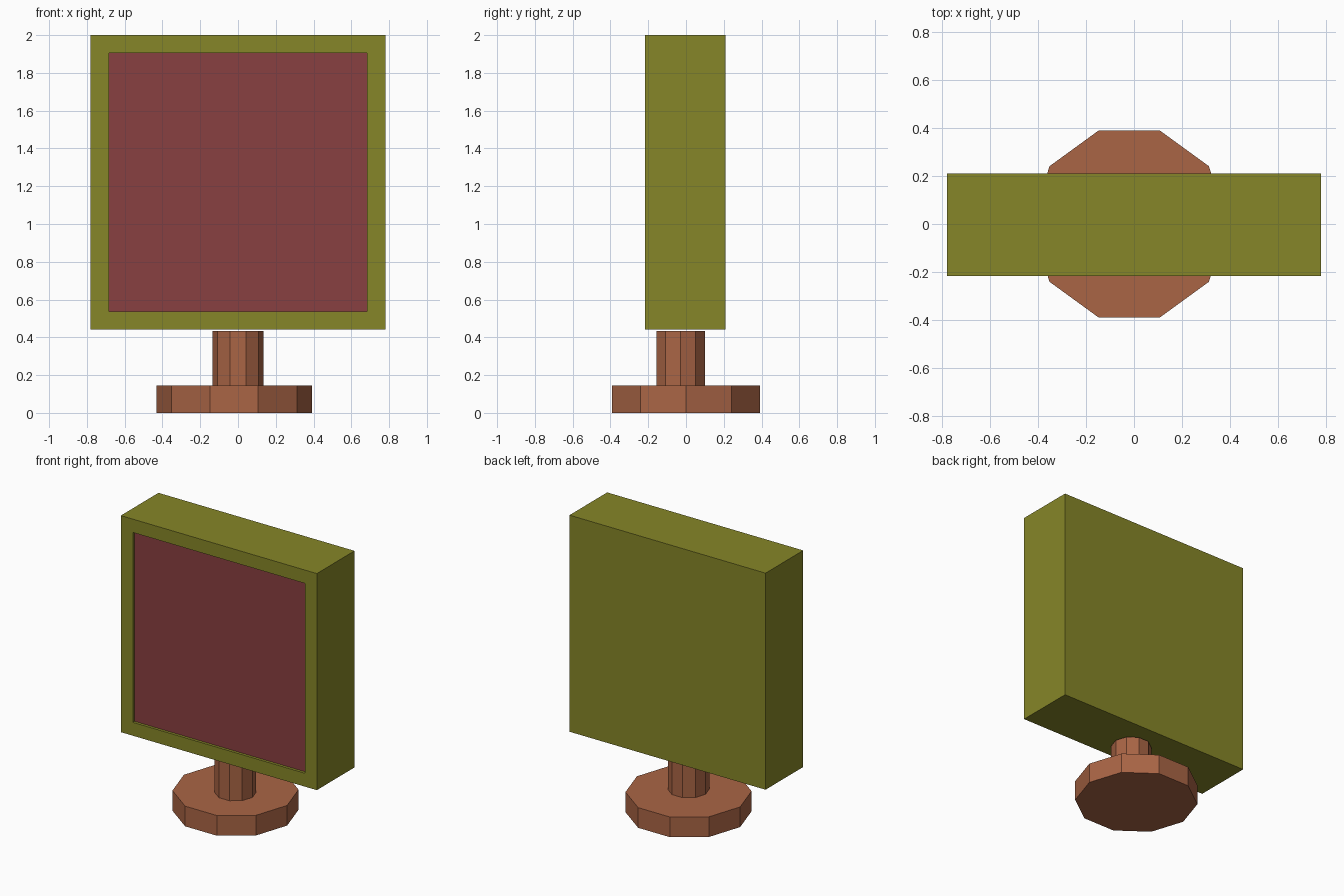
import bpy, bmesh, math
from mathutils import Matrix, Vector

if "Cube" in bpy.data.objects:
    bpy.data.objects.remove(bpy.data.objects["Cube"])


def material(name, rgb):
    m = bpy.data.materials.new(name)
    m.diffuse_color = (*rgb, 1.0)
    m.use_nodes = True
    m.node_tree.nodes["Principled BSDF"].inputs["Base Color"].default_value = m.diffuse_color
    return m


olive = material("olive", (0.24, 0.24, 0.021))
brown = material("brown", (0.40, 0.13, 0.06))
red = material("dark_red", (0.25, 0.05, 0.052))


def add_object(name, bm, *mats):
    bmesh.ops.recalc_face_normals(bm, faces=bm.faces)
    mesh = bpy.data.meshes.new(name)
    bm.to_mesh(mesh)
    bm.free()
    for m in mats:
        mesh.materials.append(m)
    ob = bpy.data.objects.new(name, mesh)
    bpy.context.collection.objects.link(ob)
    return ob


def decagon_prism(name, x, y, radius, z0, z1):
    # Ten-sided prism with corners on the x axis
    bm = bmesh.new()
    ring = [bm.verts.new((x + radius * math.cos(math.tau * i / 10),
                          y + radius * math.sin(math.tau * i / 10), z0))
            for i in range(10)]
    base = bm.faces.new(ring)
    ext = bmesh.ops.extrude_face_region(bm, geom=[base], use_keep_orig=True)
    top = [v for v in ext["geom"] if isinstance(v, bmesh.types.BMVert)]
    bmesh.ops.translate(bm, verts=top, vec=(0, 0, z1 - z0))
    return add_object(name, bm, brown)


# Foot and neck of the stand
decagon_prism("stand_base", -0.02, 0.0, 0.411, 0.0, 0.145)
decagon_prism("stand_neck", 0.0, -0.029, 0.135, 0.145, 0.434)

# Square casing with a shallow recessed screen in the front
x, y0, y1, z0, z1 = 0.78, -0.218, 0.21, 0.442, 2.0
size = Vector((2 * x, y1 - y0, z1 - z0))
centre = Vector((0, (y0 + y1) / 2, (z0 + z1) / 2))
bm = bmesh.new()
bmesh.ops.create_cube(bm, size=1.0,
                      matrix=Matrix.Translation(centre) @ Matrix.Diagonal((*size, 1)))
bm.normal_update()
screen = min(bm.faces, key=lambda f: f.calc_center_median().y)
bmesh.ops.inset_region(bm, faces=[screen], thickness=0.096, use_even_offset=True)
bmesh.ops.inset_region(bm, faces=[screen], thickness=0.0, depth=0.0)
bmesh.ops.translate(bm, verts=screen.verts[:], vec=(0, 0.02, 0))
screen.material_index = 1
add_object("display_casing", bm, olive, red)
